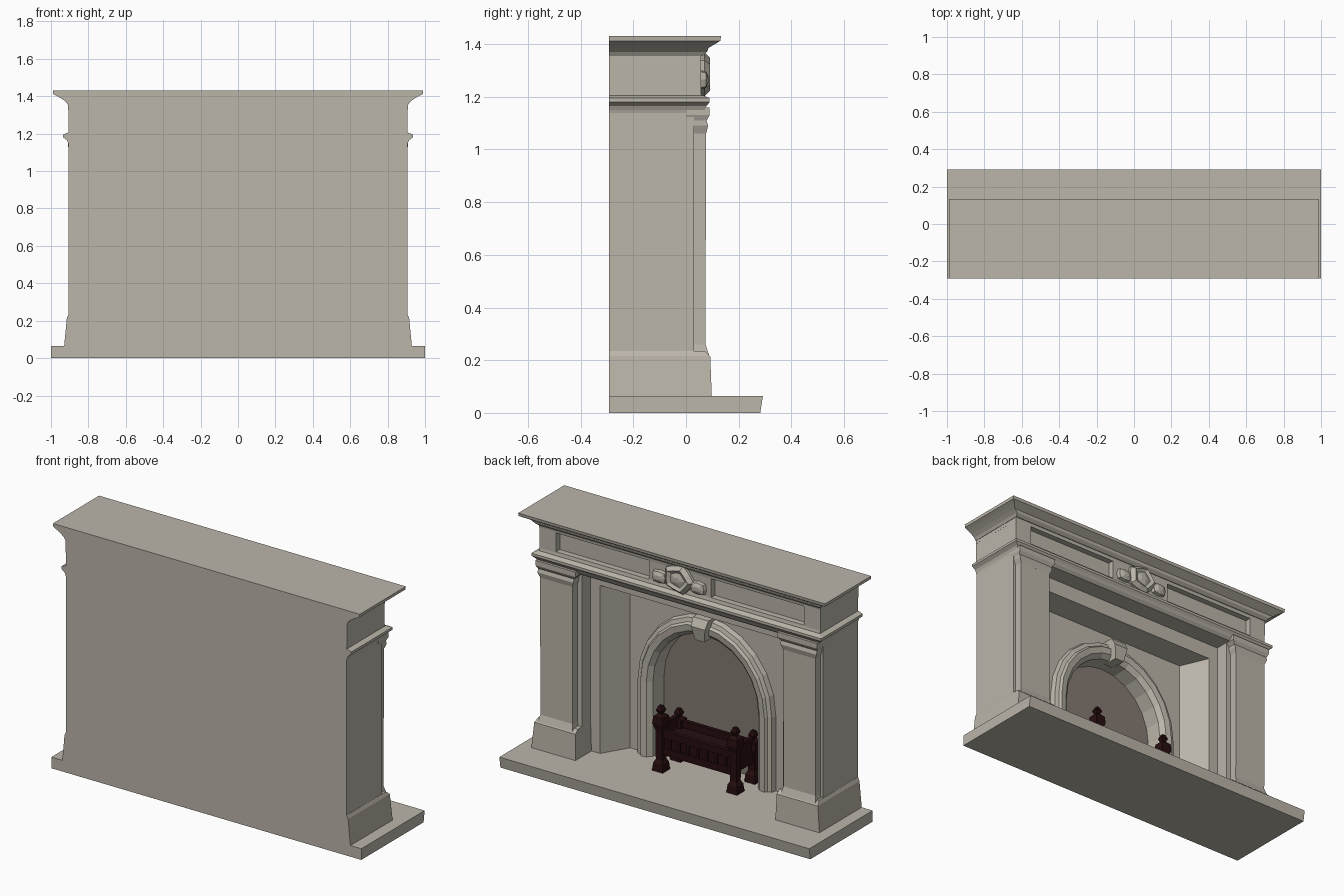
import bpy, bmesh, math

if "Cube" in bpy.data.objects:
    bpy.data.objects.remove(bpy.data.objects["Cube"])


def material(name, rgb):
    m = bpy.data.materials.new(name)
    m.diffuse_color = (*rgb, 1)
    m.use_nodes = True
    m.node_tree.nodes["Principled BSDF"].inputs["Base Color"].default_value = m.diffuse_color
    return m


STONE = material("pale_stone", (0.50, 0.465, 0.40))
SOOT = material("sooty_stone", (0.23, 0.195, 0.17))
IRON = material("dark_red_iron", (0.020, 0.004, 0.005))
BACK = -0.292


def loft(name, rings, mat=STONE, closed=True, sheet=False):
    """Joins rings of points; closed rings get capped, sheets face +y."""
    bm = bmesh.new()
    vs = [[bm.verts.new(p) for p in r] for r in rings]
    n = len(rings[0])
    for a, b in zip(vs, vs[1:]):
        for i in range(n if closed else n - 1):
            j = (i + 1) % n
            bm.faces.new((a[i], a[j], b[j], b[i]))
    if closed and not sheet:
        bm.faces.new(vs[0])
        bm.faces.new(vs[-1])
    bmesh.ops.recalc_face_normals(bm, faces=bm.faces)
    if sheet:
        bm.normal_update()
        if sum(f.normal.y * f.calc_area() for f in bm.faces) < 0:
            bmesh.ops.reverse_faces(bm, faces=bm.faces)
    me = bpy.data.meshes.new(name)
    bm.to_mesh(me)
    bm.free()
    me.materials.append(mat)
    ob = bpy.data.objects.new(name, me)
    bpy.context.collection.objects.link(ob)
    return ob


def stack(name, levels, mat=STONE):
    """Rectangles (z, x0, x1, y0, y1) joined from bottom to top."""
    return loft(name, [[(a, c, z), (b, c, z), (b, d, z), (a, d, z)]
                       for z, a, b, c, d in levels], mat)


def box(name, x0, x1, y0, y1, z0, z1, mat=STONE):
    return stack(name, [(z0, x0, x1, y0, y1), (z1, x0, x1, y0, y1)], mat)


def both(name, levels):
    """A stacked part on the right and its mirror on the left."""
    stack(name + "_right", levels)
    stack(name + "_left", [(z, -b, -a, c, d) for z, a, b, c, d in levels])


# hearth slab and back wall
stack("hearth", [(0, -1, 1, BACK, 0.282), (0.065, -1, 1, BACK, 0.292)])
box("back_wall", -0.905, 0.905, BACK, -0.282, 0.06, 1.40)

# pilasters: core, foot, raised front panel, capital
both("pilaster_core", [(0.06, 0.65, 0.905, BACK, 0.03), (1.16, 0.65, 0.905, BACK, 0.03)])
both("pilaster_foot", [(0.06, 0.645, 0.93, BACK, 0.098), (0.215, 0.65, 0.915, BACK, 0.092),
                       (0.235, 0.65, 0.906, BACK, 0.07)])
both("pilaster_panel", [(0.22, 0.672, 0.896, 0, 0.088), (0.26, 0.68, 0.888, 0, 0.074),
                        (1.08, 0.68, 0.888, 0, 0.076)])
both("pilaster_capital", [(1.06, 0.68, 0.888, 0, 0.076), (1.09, 0.668, 0.9, 0, 0.084),
                          (1.11, 0.668, 0.9, 0, 0.078), (1.13, 0.65, 0.908, 0, 0.09),
                          (1.16, 0.65, 0.908, 0, 0.09)])


# entablature: ledge, frieze, mantel shelf
def full(levels):
    return [(z, -x, x, BACK, y) for z, x, y in levels]


stack("ledge", full([(1.135, 0.904, 0.055), (1.15, 0.908, 0.07), (1.165, 0.915, 0.078),
                     (1.18, 0.935, 0.09), (1.195, 0.935, 0.09), (1.205, 0.91, 0.065)]))
stack("frieze_core", full([(1.2, 0.895, 0.02), (1.37, 0.895, 0.02)]))
stack("frieze_lower_rail", full([(1.2, 0.906, 0.06), (1.225, 0.906, 0.055)]))
stack("frieze_upper_rail", full([(1.335, 0.908, 0.055), (1.37, 0.908, 0.06)]))
both("frieze_end_block", [(1.2, 0.80, 0.906, BACK, 0.056), (1.36, 0.80, 0.908, BACK, 0.056)])
box("frieze_centre_block", -0.2, 0.2, 0, 0.055, 1.2, 1.36)
stack("mantel_shelf", full([(1.355, 0.91, 0.062), (1.37, 0.92, 0.08), (1.385, 0.94, 0.085),
                            (1.40, 0.965, 0.11), (1.412, 0.988, 0.13), (1.43, 0.99, 0.133)]))


# recessed surround with splayed sides
def doorway(hx, top, y):
    return [(-hx, y, 0.06), (-hx, y, top), (hx, y, top), (hx, y, 0.06)]


loft("recess_surround", [doorway(0.66, 1.15, -0.05), doorway(0.59, 1.045, -0.05),
                         doorway(0.50, 1.03, -0.2)], closed=False, sheet=True)
box("recess_ceiling", -0.66, 0.66, BACK, 0.05, 1.145, 1.16)


# arched fire opening
def arch(r, y, n=12):
    pts = [(r * math.cos(math.pi * i / n), y, 0.5 + 1.06 * r * math.sin(math.pi * i / n))
           for i in range(n + 1)]
    return [(r, y, 0.06)] + pts + [(-r, y, 0.06)]


def panel_edge(y, n=12):
    """Points on the panel border matching the arch points."""
    pts = []
    for i in range(n + 1):
        c, s = math.cos(math.pi * i / n), math.sin(math.pi * i / n)
        k = min(0.5 / max(abs(c), 1e-6), 0.53 / max(s, 1e-6))
        pts.append((k * c, y, 0.5 + k * s))
    return [(0.5, y, 0.06)] + pts + [(-0.5, y, 0.06)]


loft("arch_panel", [panel_edge(-0.2), arch(0.42, -0.2)], closed=False, sheet=True)
# fill the two upper corners left by the radial border
for s, tag in ((1, "right"), (-1, "left")):
    box("panel_corner_" + tag, min(s * 0.24, s * 0.51), max(s * 0.24, s * 0.51),
        -0.25, -0.202, 0.9, 1.04)
loft("arch_moulding", [arch(0.44, -0.2), arch(0.432, -0.172), arch(0.41, -0.165),
                       arch(0.40, -0.15), arch(0.365, -0.155), arch(0.34, -0.18),
                       arch(0.335, -0.28)], closed=False, sheet=True)
box("firebox_back", -0.37, 0.37, -0.283, -0.276, 0.06, 0.9, SOOT)
stack("keystone", [(0.85, -0.03, 0.03, -0.22, -0.125), (0.93, -0.045, 0.045, -0.22, -0.11),
                   (0.975, -0.05, 0.05, -0.22, -0.135)])


# carved cartouche on the frieze
def outline(cx, cz, w, h, y, n=10):
    return [(cx + w * math.cos(2 * math.pi * i / n) * (1 if i % 2 else 0.85), y,
             cz + h * math.sin(2 * math.pi * i / n) * (1 if i % 2 else 0.85)) for i in range(n)]


loft("cartouche", [outline(0, 1.285, w, h, y) for w, h, y in
                   ((0.10, 0.09, 0.04), (0.10, 0.088, 0.07), (0.075, 0.065, 0.092),
                    (0.05, 0.045, 0.082), (0.02, 0.018, 0.09))])
for s, tag in ((1, "right"), (-1, "left")):
    loft("cartouche_scroll_" + tag, [outline(s * 0.125, 1.265, w, h, y, 8) for w, h, y in
         ((0.06, 0.045, 0.04), (0.05, 0.038, 0.075), (0.02, 0.015, 0.085))])

# iron fire basket: four posts with finials, slab, rails and bars
GX = (-0.27, 0.21)
for y, top, tag in ((-0.07, 0.44, "front"), (-0.235, 0.36, "rear")):
    for x in GX:
        def sq(z, r):
            return (z, x - r, x + r, y - r, y + r)
        stack("grate_post_" + tag, [sq(0.06, 0.035), sq(0.11, 0.03), sq(0.13, 0.02),
                                    sq(top - 0.14, 0.022), sq(top - 0.1, 0.034),
                                    sq(top - 0.06, 0.03), sq(top - 0.045, 0.012),
                                    sq(top - 0.025, 0.02), sq(top, 0.01)], IRON)
    for z in (0.18, 0.28):
        box("grate_rail_" + tag, GX[0], GX[1], y - 0.012, y + 0.012, z - 0.02, z + 0.02, IRON)
box("grate_bed", GX[0], GX[1], -0.235, -0.07, 0.2, 0.26, IRON)
for x in GX:
    box("grate_side", x - 0.012, x + 0.012, -0.235, -0.07, 0.18, 0.33, IRON)
for i in range(7):
    x = GX[0] + 0.06 * (i + 1)
    box("grate_bar", x - 0.008, x + 0.008, -0.075, -0.06, 0.17, 0.29, IRON)
